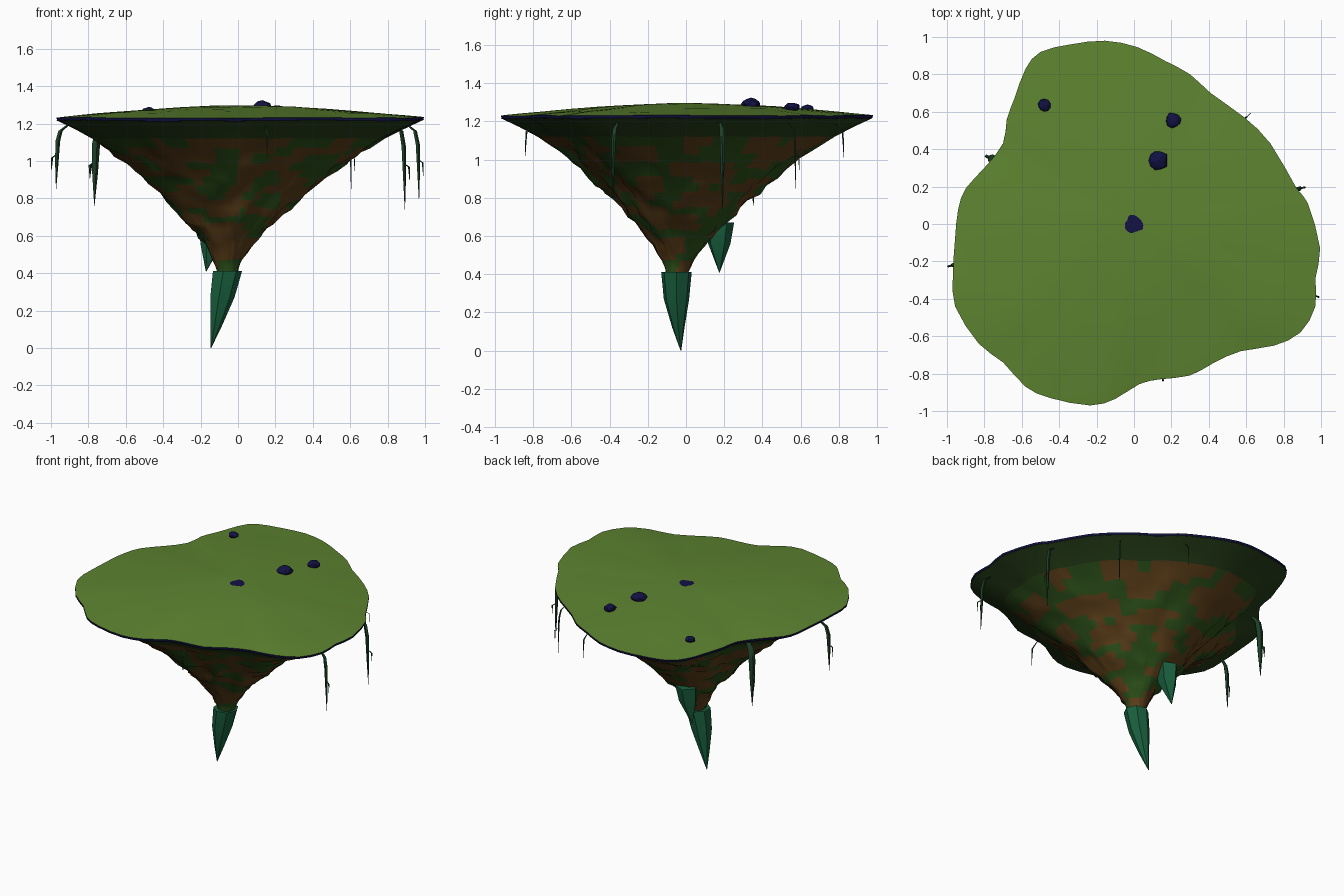
import bpy, bmesh, math, random
from mathutils import Vector, noise

if "Cube" in bpy.data.objects:
    bpy.data.objects.remove(bpy.data.objects["Cube"])

random.seed(4)


def material(name, rgb):
    m = bpy.data.materials.new(name)
    m.diffuse_color = (*rgb, 1)
    m.use_nodes = True
    m.node_tree.nodes["Principled BSDF"].inputs["Base Color"].default_value = m.diffuse_color
    return m


GRASS = material("grass", (0.11, 0.23, 0.03))
SOIL = material("dark_soil", (0.02, 0.05, 0.01))
BROWN = material("brown_rock", (0.11, 0.05, 0.01))
MOSS = material("mossy_rock", (0.025, 0.08, 0.01))
TEAL = material("teal_stone", (0.01, 0.12, 0.05))
NAVY = material("navy_stone", (0.006, 0.006, 0.06))
VINE = material("vine", (0.012, 0.05, 0.02))


def loft(name, rings, mats, angle=180, cap_start=True, cap_end=True, pick=None):
    """Skin equal-length rings into a mesh; pick(ring, centre) gives the material slot."""
    bm = bmesh.new()
    rows = [[bm.verts.new(p) for p in ring] for ring in rings]
    n = len(rows[0])
    for k in range(len(rows) - 1):
        for i in range(n):
            j = (i + 1) % n
            f = bm.faces.new((rows[k][i], rows[k][j], rows[k + 1][j], rows[k + 1][i]))
            if pick:
                f.material_index = pick(k, f.calc_center_median())
    if cap_start:
        bm.faces.new(rows[0])
    if cap_end:
        bm.faces.new(rows[-1])
    bmesh.ops.recalc_face_normals(bm, faces=bm.faces)
    me = bpy.data.meshes.new(name)
    bm.to_mesh(me)
    bm.free()
    ob = bpy.data.objects.new(name, me)
    bpy.context.collection.objects.link(ob)
    for m in mats:
        me.materials.append(m)
    bpy.ops.object.select_all(action='DESELECT')
    ob.select_set(True)
    bpy.context.view_layer.objects.active = ob
    bpy.ops.object.shade_smooth_by_angle(angle=math.radians(angle))
    return ob


def spike(name, path, mat, sides=6, angle=40, turn=0.0):
    """Tapered hanging form through (x, y, z, radius) stations."""
    rings = [[(x + r * math.cos(turn + math.tau * i / sides),
               y + r * math.sin(turn + math.tau * i / sides), z) for i in range(sides)]
             for x, y, z, r in path]
    return loft(name, rings, [mat], angle)


# Island outline seen from above
OUT = [(.995, -.13), (.93, .11), (.87, .19), (.73, .43), (.59, .57), (.41, .70), (.30, .80),
       (.17, .87), (.02, .945), (-.155, .98), (-.34, .96), (-.50, .92), (-.58, .83), (-.64, .67),
       (-.68, .56), (-.70, .43), (-.80, .30), (-.90, .19), (-.94, .08), (-.957, -.08),
       (-.968, -.27), (-.957, -.44), (-.83, -.64), (-.70, -.74), (-.58, -.87), (-.45, -.93),
       (-.235, -.97), (-.10, -.935), (.03, -.855), (.14, -.83), (.30, -.81), (.43, -.74),
       (.57, -.68), (.75, -.65), (.89, -.58), (.97, -.44), (.97, -.29)]
pts = [Vector(p) for p in OUT]
edge = []
for i, b in enumerate(pts):
    a, c, d = pts[i - 1], pts[(i + 1) % len(pts)], pts[(i + 2) % len(pts)]
    edge += [b, (9 * (b + c) - a - d) / 16]


def rim_z(p):
    return 0.008 * noise.noise(Vector((p.x * 4, p.y * 4, 0)))


# Grass cap: thin dark lip and a gently domed top
rings = [[(p.x * .995, p.y * .995, 1.215 + rim_z(p)) for p in edge]]
for s in (1, .985, .95, .88, .78, .64, .48, .32, .16, .05):
    ring = []
    for p in edge:
        q = p * s
        bump = .008 * noise.noise(Vector((q.x * 3, q.y * 3, 5))) * (1 - s ** 4)
        ring.append((q.x, q.y, 1.232 + rim_z(p) * s ** 4 + .064 * (1 - s ** 1.7) + bump))
    rings.append(ring)
loft("grass_top", rings, [NAVY, GRASS], 60, cap_start=False, pick=lambda k, c: int(k > 0))

# Rocky underside: outline shrinking to a rounder, rougher root
PROFILE = [(1.218, 1), (1.17, .90), (1.12, .805), (1.07, .73), (1.03, .67), (.99, .615), (.95, .565),
           (.91, .515), (.87, .47), (.83, .425), (.79, .38), (.75, .335), (.71, .295), (.67, .255),
           (.63, .215), (.59, .175), (.55, .143), (.51, .113), (.47, .09), (.43, .07), (.40, .06)]
rings = []
for k, (z, s) in enumerate(PROFILE):
    t = min(1, (1.22 - z) / .8)
    rough = min(1, max(0, (1.15 - z) / .12)) * min(1, s / .2)
    ring = []
    for i, p in enumerate(edge):
        ang = math.atan2(p.y, p.x)
        rnd = Vector((math.cos(ang), math.sin(ang)))
        q = (p.lerp(rnd * .9, t * .9)) * s + Vector((-.06, -.045)) * t
        w = Vector((q.x * 9, q.y * 9, z * 16))
        push = rough * (.03 * noise.noise(w) + random.uniform(-.007, .007))
        q += rnd * push
        dz = rough * .02 * noise.noise(w + Vector((9, 3, 1)))
        ring.append((q.x, q.y, z + dz + (rim_z(p) if k == 0 else 0)))
    rings.append(ring)


def rock_slot(k, c):
    if k < 2:
        return 0
    return 1 if noise.noise(Vector((c.x * 6, c.y * 6, c.z * 11))) > -.05 else 2


loft("rock_underside", rings, [SOIL, BROWN, MOSS], 60, cap_start=False, pick=rock_slot)

# Pointed stones hanging below
spike("bottom_spike", [(-.06, -.05, .412, .082), (-.087, -.05, .27, .068), (-.118, -.04, .12, .033),
                       (-.145, -.027, 0, .002)], TEAL, 7)
spike("side_spike", [(-.13, .178, .67, .075), (-.14, .172, .56, .062), (-.17, .175, .41, .002)],
      TEAL, 5, turn=.5)

# Pebbles lying on the grass
for i, (x, y, z, r) in enumerate([(-.48, .635, 1.268, .034), (.21, .555, 1.275, .042),
                                  (.13, .34, 1.292, .053)]):
    bpy.ops.mesh.primitive_ico_sphere_add(subdivisions=2, radius=r, location=(x, y, z),
                                          rotation=(0, 0, i * 1.1))
    ob = bpy.context.object
    ob.name = f"pebble_{i + 1}"
    for v in ob.data.vertices:
        v.co *= random.uniform(.85, 1.08)
        v.co.z *= .6
    ob.data.materials.append(NAVY)

# Vines: rim position, lowest z, thickness
VINES = [(-.965, -.22, .85, .014), (-.762, .35, .76, .024), (.885, .19, .74, .013),
         (.96, -.38, .79, .012), (.60, .57, .85, .006), (.155, -.835, 1.02, .005),
         (.23, .82, 1.01, .005)]
for i, (x, y, low, r) in enumerate(VINES):
    h = 1.19 - low
    spike(f"vine_{i + 1}", [(x * .94, y * .94, 1.195, r * .6), (x * .985, y * .985, 1.16, r * .9),
                            (x, y, 1.19 - h * .25, r), (x * 1.005, y * 1.005, 1.19 - h * .6, r * .7),
                            (x * 1.008, y * 1.008, low, .001)], VINE, 5, 60)
    if low < .9:
        # small side twig
        d = Vector((x, y)).normalized()
        z = 1.19 - h * .45
        spike(f"twig_{i + 1}", [(x, y, z, r * .4), (x + d.x * .03, y + d.y * .03, z - .02, r * .4),
                                (x + d.x * .033, y + d.y * .033, z - .09, .001)], VINE, 4, 60)
